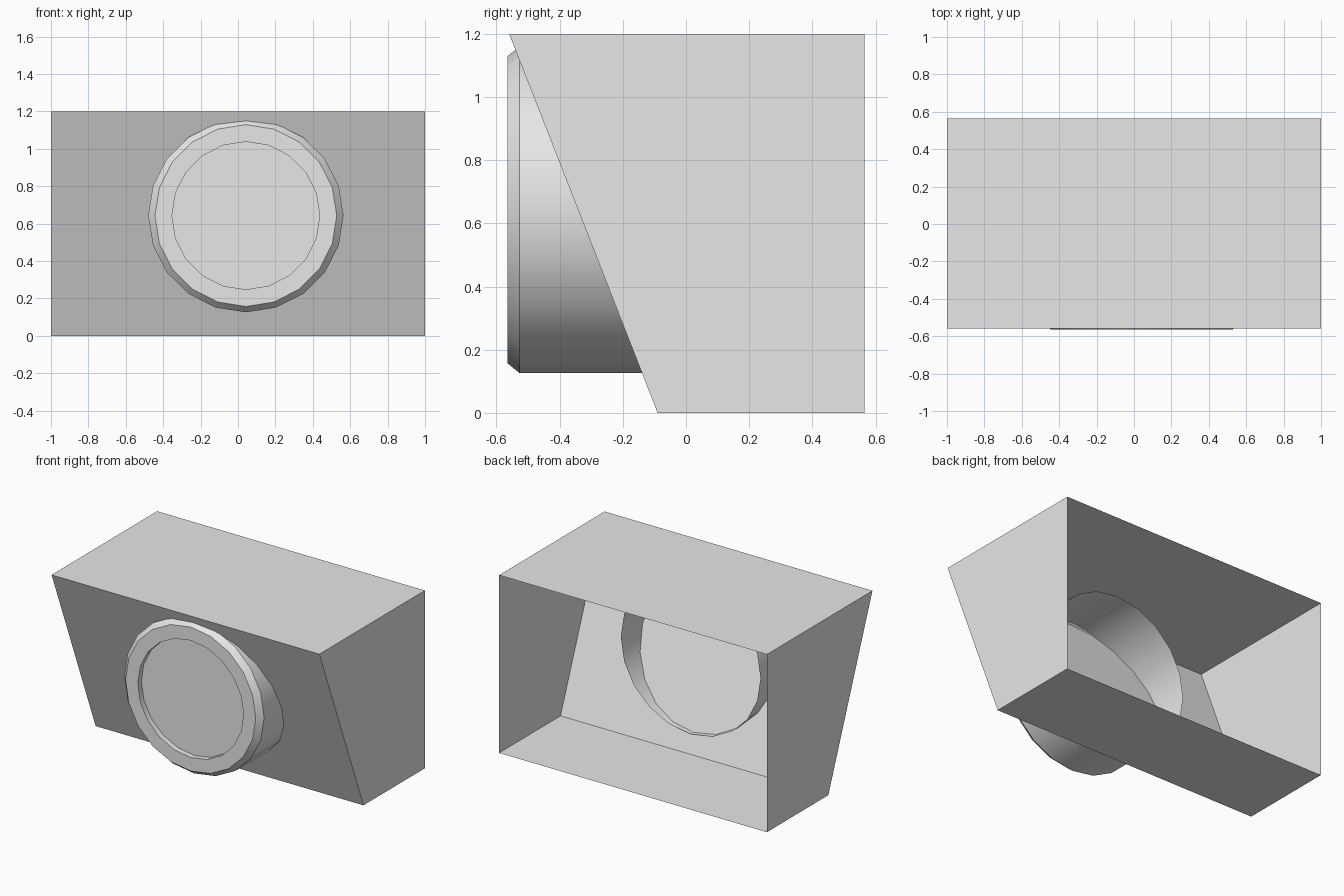
import bpy
import bmesh
import math
from mathutils import Vector

cube = bpy.data.objects.get("Cube")
if cube:
    bpy.data.objects.remove(cube, do_unlink=True)

# Single plain grey
grey = bpy.data.materials.new("light_grey")
grey.use_nodes = True
colour = (0.8, 0.8, 0.8, 1.0)
grey.diffuse_color = colour
grey.node_tree.nodes["Principled BSDF"].inputs["Base Color"].default_value = colour


def add_object(name, bm):
    mesh = bpy.data.meshes.new(name)
    bm.to_mesh(mesh)
    bm.free()
    obj = bpy.data.objects.new(name, mesh)
    mesh.materials.append(grey)
    bpy.context.collection.objects.link(obj)
    return obj


# Housing: side profile (y, z) extruded across x, left open at the back
profile = [(-0.09, 0), (0.565, 0), (0.565, 1.2), (-0.56, 1.2)]
bm = bmesh.new()
side = bm.faces.new([bm.verts.new((-1, y, z)) for y, z in profile])
swept = bmesh.ops.extrude_face_region(bm, geom=[side], use_keep_orig=True)
moved = [v for v in swept["geom"] if isinstance(v, bmesh.types.BMVert)]
bmesh.ops.translate(bm, verts=moved, vec=Vector((2, 0, 0)))
bmesh.ops.recalc_face_normals(bm, faces=bm.faces[:])
back = [f for f in bm.faces if f.normal.y > 0.9]
bmesh.ops.delete(bm, geom=back, context="FACES_ONLY")
add_object("housing", bm)

# Round barrel: open rear tube, chamfered rim and recessed front disc
SIDES = 20
CENTRE_X, CENTRE_Z = 0.042, 0.643
rings = [  # y, x radius, z radius
    (-0.11, 0.522, 0.517),
    (-0.527, 0.522, 0.517),
    (-0.565, 0.486, 0.486),
    (-0.565, 0.395, 0.395),
    (-0.527, 0.395, 0.395),
]
bm = bmesh.new()
loops = []
for y, rx, rz in rings:
    angles = [2 * math.pi * i / SIDES for i in range(SIDES)]
    loops.append([bm.verts.new((CENTRE_X + rx * math.cos(a), y,
                                CENTRE_Z + rz * math.sin(a))) for a in angles])
for rear, front in zip(loops, loops[1:]):
    for i in range(SIDES):
        j = (i + 1) % SIDES
        bm.faces.new((rear[i], rear[j], front[j], front[i]))
bm.faces.new(loops[-1])
bm.normal_update()
# Turn everything so that the disc faces the front
if bm.faces[:][-1].normal.y > 0:
    bmesh.ops.reverse_faces(bm, faces=bm.faces[:])
bmesh.ops.recalc_face_normals(bm, faces=bm.faces[:])
bm.normal_update()
bm.faces.ensure_lookup_table()
if bm.faces[len(bm.faces) - 1].normal.y > 0:
    bmesh.ops.reverse_faces(bm, faces=bm.faces[:])
barrel = add_object("round_barrel", bm)

bpy.ops.object.select_all(action="DESELECT")
barrel.select_set(True)
bpy.context.view_layer.objects.active = barrel
bpy.ops.object.shade_smooth_by_angle(angle=math.radians(30))
